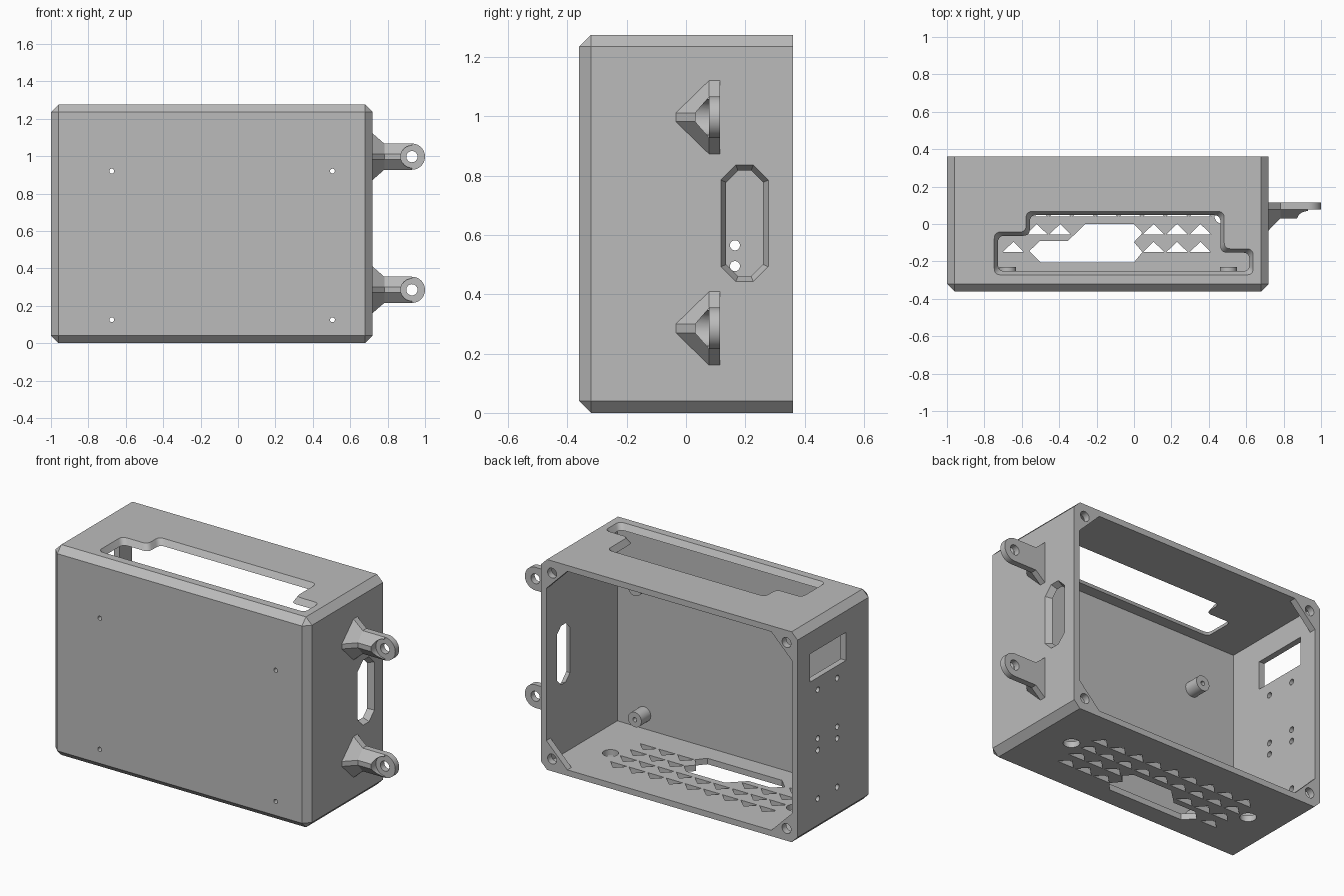
import bpy, bmesh, math
from mathutils import Vector

if "Cube" in bpy.data.objects:
    bpy.data.objects.remove(bpy.data.objects["Cube"])

grey = bpy.data.materials.new("plain grey")
grey.use_nodes = True
COLOUR = (0.5, 0.5, 0.5, 1)
grey.diffuse_color = COLOUR
for node in grey.node_tree.nodes:
    if node.type == "BSDF_PRINCIPLED":
        node.inputs["Base Color"].default_value = COLOUR


# ---- 2D outline helpers (counter-clockwise) ----
def circle(u, v, r, n=32):
    return [(u + r * math.cos(math.tau * i / n), v + r * math.sin(math.tau * i / n)) for i in range(n)]


def rect(u0, u1, v0, v1):
    return [(u0, v0), (u1, v0), (u1, v1), (u0, v1)]


def octagon(u0, u1, v0, v1, c):
    return [(u0 + c, v0), (u1 - c, v0), (u1, v0 + c), (u1, v1 - c),
            (u1 - c, v1), (u0 + c, v1), (u0, v1 - c), (u0, v0 + c)]


def shape(points, inset=0.0, radius=0.0, steps=5):
    """Inset an outline and round its corners."""
    pts = [Vector(p) for p in points]
    n = len(pts)
    moved = []
    for i, p in enumerate(pts):
        d1 = (p - pts[i - 1]).normalized()
        d2 = (pts[(i + 1) % n] - p).normalized()
        n1, n2 = Vector((-d1.y, d1.x)), Vector((-d2.y, d2.x))
        moved.append(p + (n1 + n2) / (1 + n1.dot(n2)) * inset)
    if not radius:
        return moved
    out = []
    for i, p in enumerate(moved):
        a = p + (moved[i - 1] - p).normalized() * radius
        b = p + (moved[(i + 1) % n] - p).normalized() * radius
        for k in range(steps + 1):
            t = k / steps
            out.append(a * (1 - t) ** 2 + p * 2 * t * (1 - t) + b * t ** 2)
    return out


# ---- solid helpers ----
def place(axis, p, d):
    return {"x": (d, p[0], p[1]), "y": (p[0], d, p[1]), "z": (p[0], p[1], d)}[axis]


def loft(bm, axis, sections):
    """Solid through outlines given as (depth, points)."""
    rings = [[bm.verts.new(place(axis, p, d)) for p in pts] for d, pts in sections]
    n = len(rings[0])
    for r0, r1 in zip(rings, rings[1:]):
        for i in range(n):
            j = (i + 1) % n
            bm.faces.new((r0[i], r0[j], r1[j], r1[i]))
    bm.faces.new(rings[0])
    bm.faces.new(rings[-1])


def finish(name, bm):
    bmesh.ops.recalc_face_normals(bm, faces=bm.faces[:])
    mesh = bpy.data.meshes.new(name)
    bm.to_mesh(mesh)
    bm.free()
    mesh.materials.append(grey)
    ob = bpy.data.objects.new(name, mesh)
    bpy.context.collection.objects.link(ob)
    return ob


def solid(name, axis, prisms):
    """One object holding separate prisms (start, end, outline)."""
    bm = bmesh.new()
    for a, b, pts in prisms:
        loft(bm, axis, [(a, pts), (b, pts)])
    return finish(name, bm)


def combine(target, other, operation):
    mod = target.modifiers.new("combine", "BOOLEAN")
    mod.operation, mod.solver, mod.object = operation, "EXACT", other
    bpy.ops.object.select_all(action="DESELECT")
    bpy.context.view_layer.objects.active = target
    target.select_set(True)
    bpy.ops.object.modifier_apply(modifier=mod.name)
    bpy.data.objects.remove(other)


def cut(target, axis, *prisms):
    combine(target, solid("cutter", axis, prisms), "DIFFERENCE")


def smooth(ob):
    bpy.ops.object.select_all(action="DESELECT")
    bpy.context.view_layer.objects.active = ob
    ob.select_set(True)
    bpy.ops.object.shade_smooth_by_angle(angle=math.radians(30))


# ---- housing: chamfered box, square at the open back ----
X0, X1, Y, H, WALL = -1.0, 0.72, 0.36, 1.275, 0.036
bm = bmesh.new()
loft(bm, "y", [(-Y, rect(X0, X1, 0, H)), (Y, rect(X0, X1, 0, H))])
edges = [e for e in bm.edges if not all(v.co.y > 0 for v in e.verts)]
bmesh.ops.bevel(bm, geom=edges, offset=0.04, segments=1, affect="EDGES")
housing = finish("housing", bm)

# Cavity, then a narrower mouth that leaves the corner gussets
inner = (X0 + WALL, X1 - WALL, WALL, H - WALL)
cut(housing, "y", (-0.32, 0.32, rect(*inner)))
cut(housing, "y", (0.3, 0.4, octagon(*inner, 0.14)))

# Standoffs inside the front wall, with through holes
posts = [(x, z) for x in (-0.675, 0.505) for z in (0.125, 0.92)]
combine(housing, solid("posts", "y", [(-0.335, -0.23, circle(*p, 0.045)) for p in posts]), "UNION")
cut(housing, "y", *[(-0.4, -0.2, circle(*p, 0.013, 16)) for p in posts])

# Lid screw holes in the gussets
cut(housing, "y", *[(0.26, 0.4, circle(x, z, 0.03, 24))
                    for x in (X0 + 0.074, X1 - 0.074) for z in (0.074, H - 0.074)])

# Flared opening in the top
top = [(-0.75, -0.275), (0.64, -0.275), (0.64, -0.13), (0.485, -0.13),
       (0.485, 0.07), (-0.58, 0.07), (-0.58, -0.04), (-0.75, -0.04)]
bm = bmesh.new()
loft(bm, "z", [(H - 0.045, shape(top, 0.028, 0.035)), (H + 0.005, shape(top, 0, 0.035))])
combine(housing, finish("cutter", bm), "DIFFERENCE")

# Flared slot in the right-hand wall
slot = octagon(0.115, 0.28, 0.44, 0.838, 0.052)
bm = bmesh.new()
loft(bm, "x", [(X1 - 0.045, shape(slot, 0.025)), (X1 + 0.005, slot)])
combine(housing, finish("cutter", bm), "DIFFERENCE")

# Window and screw holes in the opposite wall
cut(housing, "x", (-1.1, -0.9, rect(-0.105, 0.24, 0.935, 1.105)),
    *[(-1.1, -0.9, circle(y, z, 0.017, 20)) for y in (-0.02, 0.165) for z in (0.2, 0.495, 0.565, 0.86)])

# Floor: cable opening, two round holes and a grid of triangular vents
port = [(-0.5, -0.205), (0, -0.205), (0.045, -0.15), (0, -0.097), (0.045, -0.048),
        (0, 0), (-0.26, 0), (-0.355, -0.092), (-0.505, -0.092), (-0.56, -0.145)]
cut(housing, "z", (-0.1, 0.1, port))
vents = []
for row in range(4):
    for col in range(9):
        x, y = 0.355 - 0.125 * col, -0.15 + 0.095 * row
        if row < 2 and (3 <= col <= 5 or (row == 0 and 3 <= col <= 7)):
            continue  # taken up by the cable opening
        vents.append((-0.1, 0.1, [(x - 0.057, y), (x + 0.057, y), (x, y + 0.055)]))
cut(housing, "z", *vents)
cut(housing, "z", *[(-0.1, 0.1, circle(x, 0.045, 0.045)) for x in (-0.76, 0.475)])
smooth(housing)


# ---- hinge lugs on the right-hand wall ----
def lug_section(z, wide, nose):
    half = [(0.115, wide), (0.078, wide), (nose, 0.015)]
    return [(y, z + h) for y, h in half] + [(y, z - h) for y, h in reversed(half)]


for name, z in (("lower_hinge_lug", 0.285), ("upper_hinge_lug", 0.997)):
    bm = bmesh.new()
    loft(bm, "x", [(X1 - 0.001, lug_section(z, 0.125, -0.035)),
                   (0.782, lug_section(z, 0.07, 0.03)), (0.93, lug_section(z, 0.07, 0.03))])
    lug = finish(name, bm)
    # screw seat, rounded end and pin hole
    cut(lug, "y", (-0.1, 0.078, circle(0.93, z, 0.06, 40)))
    combine(lug, solid("end", "y", [(0.078, 0.115, circle(0.93, z, 0.07, 40))]), "UNION")
    cut(lug, "y", (0, 0.2, circle(0.93, z, 0.03)))
    smooth(lug)
